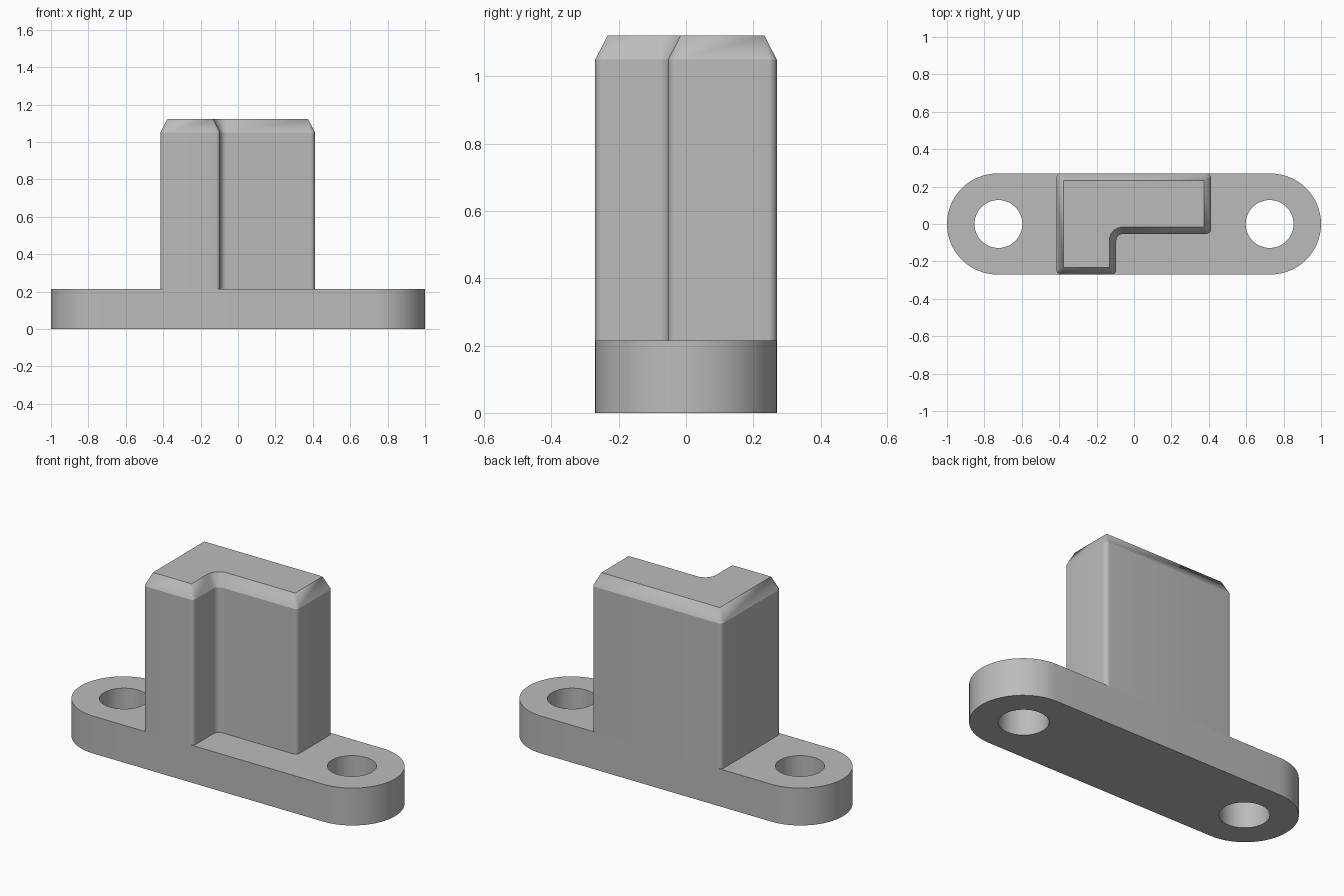
import bpy, bmesh
from math import sin, cos, pi, radians
from mathutils import Vector

cube = bpy.data.objects.get("Cube")
if cube:
    bpy.data.objects.remove(cube, do_unlink=True)

grey = bpy.data.materials.new("plain grey")
grey.use_nodes = True
colour = (0.5, 0.5, 0.5, 1)
grey.diffuse_color = colour
grey.node_tree.nodes["Principled BSDF"].inputs["Base Color"].default_value = colour

HALF_DEPTH, BASE_TOP = 0.27, 0.215
SHOULDER, TOP, BEVEL = 1.05, 1.122, 0.037


def finish(bm, name):
    bmesh.ops.recalc_face_normals(bm, faces=bm.faces)
    mesh = bpy.data.meshes.new(name)
    bm.to_mesh(mesh)
    bm.free()
    obj = bpy.data.objects.new(name, mesh)
    bpy.context.collection.objects.link(obj)
    mesh.materials.append(grey)
    bpy.ops.object.select_all(action='DESELECT')
    obj.select_set(True)
    bpy.context.view_layer.objects.active = obj
    bpy.ops.object.shade_smooth_by_angle(angle=radians(25))
    return obj


def arc(cx, cy, r, start, sweep, steps):
    return [(cx + r * cos(start + sweep * i / steps),
             cy + r * sin(start + sweep * i / steps)) for i in range(steps + 1)]


# Mounting plate: rounded slot outline with two round holes
bm = bmesh.new()
cx = 1 - HALF_DEPTH
outline = (arc(cx, 0, HALF_DEPTH, -pi / 2, pi, 32)
           + arc(-cx, 0, HALF_DEPTH, pi / 2, pi, 32))
holes = [arc(s * 0.725, 0, 0.128, 0, 2 * pi, 48)[:-1] for s in (-1, 1)]
edges = []
for loop in [outline] + holes:
    verts = [bm.verts.new((x, y, 0)) for x, y in loop]
    edges += [bm.edges.new((a, b)) for a, b in zip(verts, verts[1:] + verts[:1])]
bmesh.ops.triangle_fill(bm, edges=edges, use_beauty=True)
new = bmesh.ops.extrude_face_region(bm, geom=bm.faces[:], use_keep_orig=True)["geom"]
bmesh.ops.translate(bm, vec=(0, 0, BASE_TOP),
                    verts=[v for v in new if isinstance(v, bmesh.types.BMVert)])
finish(bm, "mounting_plate")

# L-shaped post: corners listed counterclockwise
CORNERS = [Vector(p) for p in ((-0.415, -0.27), (-0.095, -0.27), (-0.095, -0.053),
                               (0.412, -0.053), (0.412, 0.27), (-0.415, 0.27))]


def post_ring(bm, inset, z, outer_r, inner_r):
    """Outline moved inward, with rounded corners."""
    ring = []
    for i, p in enumerate(CORNERS):
        d_in = (p - CORNERS[i - 1]).normalized()
        d_out = (CORNERS[(i + 1) % len(CORNERS)] - p).normalized()
        convex = d_in.cross(d_out) > 0
        r = outer_r if convex else inner_r
        side = 1 if convex else -1
        corner = p + (d_out - d_in) * inset * side
        centre = corner + (d_out - d_in) * r
        for k in range(9):
            t = k / 8 * pi / 2
            q = centre + r * (d_in * sin(t) - d_out * cos(t))
            ring.append(bm.verts.new((q.x, q.y, z)))
    return ring


bm = bmesh.new()
rings = [post_ring(bm, 0, BASE_TOP - 0.01, 0.025, 0.035),
         post_ring(bm, 0, SHOULDER, 0.025, 0.035),
         post_ring(bm, BEVEL, TOP, 0, 0.035 + BEVEL)]
for low, high in zip(rings, rings[1:]):
    for i in range(len(low)):
        bm.faces.new((low[i - 1], low[i], high[i], high[i - 1]))
bm.faces.new(rings[0][::-1])
bm.faces.new(rings[-1])
bmesh.ops.remove_doubles(bm, verts=bm.verts, dist=0.0005)
finish(bm, "key_post")
